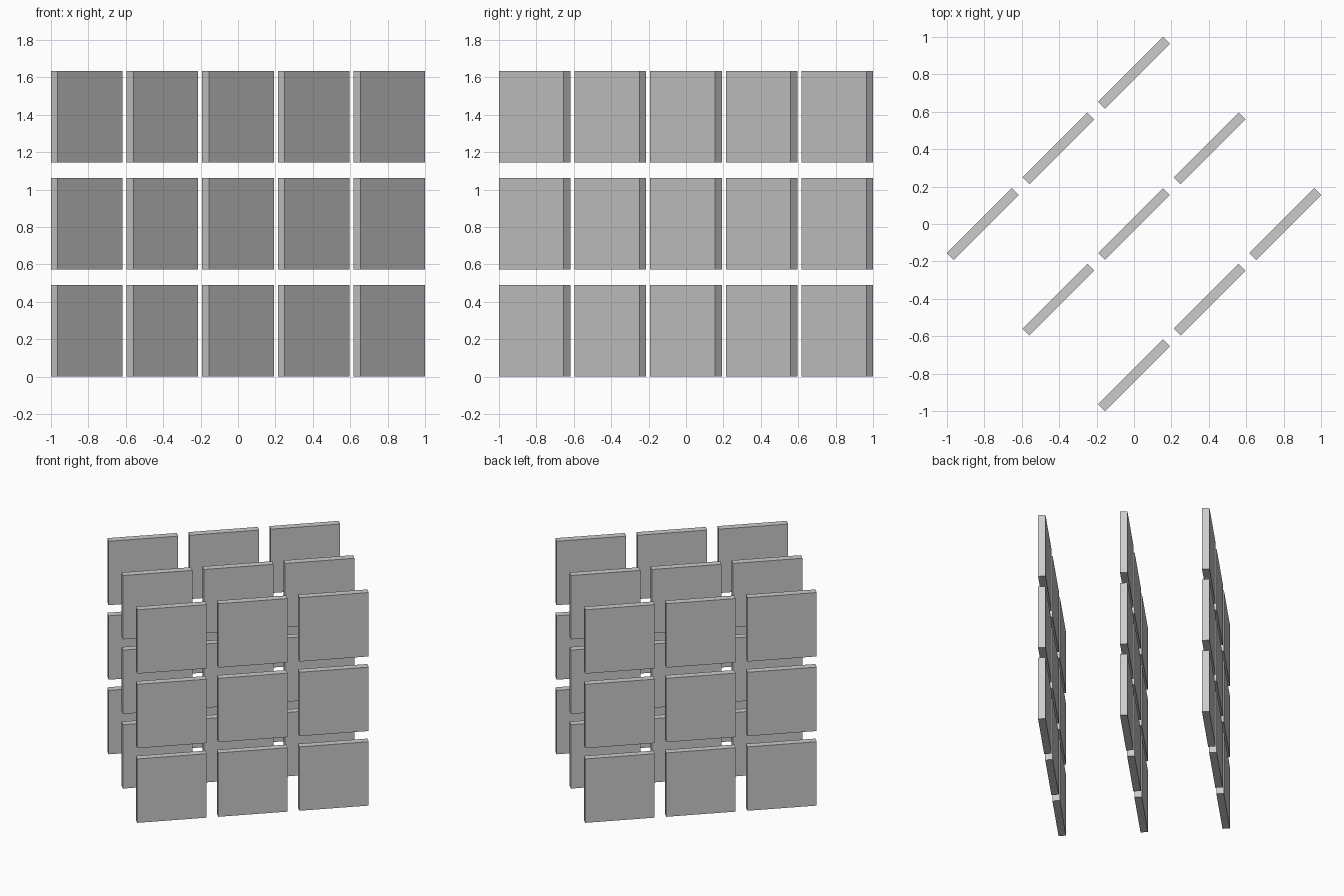
import bpy
from math import radians
from mathutils import Matrix, Vector

if "Cube" in bpy.data.objects:
    bpy.data.objects.remove(bpy.data.objects["Cube"])

SIZE, THICK, PITCH = 0.49, 0.052, 0.572
turn = Matrix.Rotation(radians(45), 3, 'Z')


def panel(row, col, level):
    # thin square panel, turned 45 degrees about the vertical
    local = Vector((col * PITCH, row * PITCH, level * PITCH + SIZE / 2))
    bpy.ops.mesh.primitive_cube_add(size=1, location=turn @ local,
                                    rotation=(0, 0, radians(45)))
    ob = bpy.context.object
    ob.scale = (SIZE, THICK, SIZE)
    ob.name = f"panel_row{row + 2}_col{col + 2}_level{level + 1}"


# three parallel walls, each a 3 x 3 grid of panels
for row in (-1, 0, 1):
    for col in (-1, 0, 1):
        for level in range(3):
            panel(row, col, level)
